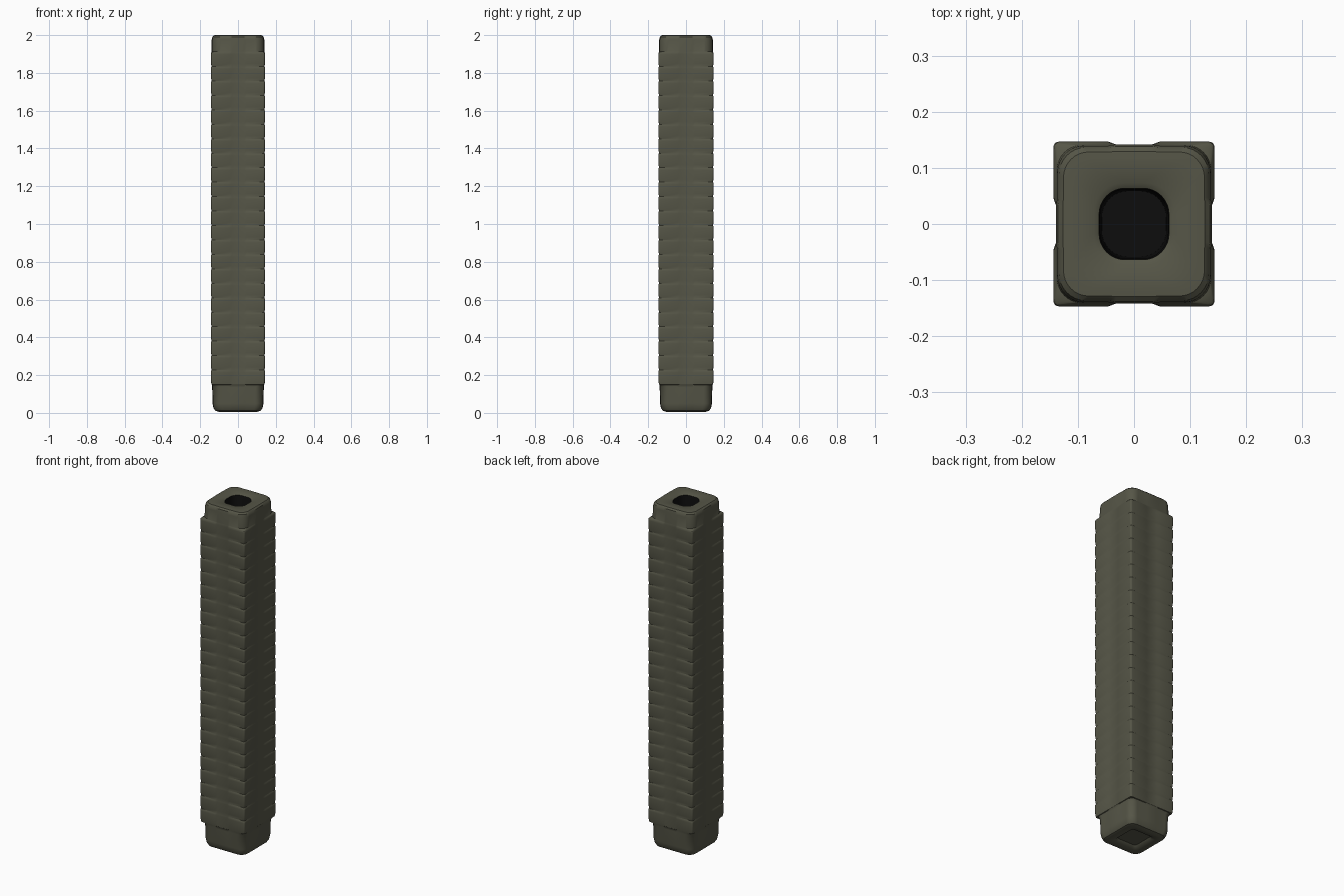
import bpy, bmesh, math

if "Cube" in bpy.data.objects:
    bpy.data.objects.remove(bpy.data.objects["Cube"])


def material(name, rgb):
    m = bpy.data.materials.new(name)
    m.diffuse_color = (*rgb, 1)
    m.use_nodes = True
    m.node_tree.nodes["Principled BSDF"].inputs["Base Color"].default_value = m.diffuse_color
    return m


OLIVE = material("dark olive", (0.092, 0.092, 0.063))
BLACK = material("bore black", (0.004, 0.004, 0.004))


def ring(h, g, r, z):
    """Rounded square, half width h, channel face at g, corner radius r."""
    a, b = min(0.046, (h - r) * 0.8), min(0.033, (h - r) * 0.5)
    side = [(h, -a), (g, -b), (g, b), (h, a)]
    c = h - r
    for i in range(9):
        t = math.pi / 2 * i / 8
        side.append((c + r * math.cos(t), c + r * math.sin(t)))
    pts = []
    for k in range(4):
        co, si = round(math.cos(k * math.pi / 2)), round(math.sin(k * math.pi / 2))
        pts += [(0.99 * (x * co - y * si), 1.01 * (x * si + y * co), z) for x, y in side]
    return pts


def loft(name, rings, mat, cap_start=False, cap_end=False):
    bm = bmesh.new()
    loops = [[bm.verts.new(p) for p in r] for r in rings]
    n = len(loops[0])
    for lo, hi in zip(loops, loops[1:]):
        for i in range(n):
            j = (i + 1) % n
            bm.faces.new((lo[i], lo[j], hi[j], hi[i]))
    if cap_start:
        bm.faces.new(loops[0][::-1])
    if cap_end:
        bm.faces.new(loops[-1])
    me = bpy.data.meshes.new(name)
    bm.to_mesh(me)
    bm.free()
    me.materials.append(mat)
    ob = bpy.data.objects.new(name, me)
    bpy.context.collection.objects.link(ob)
    bpy.ops.object.select_all(action='DESELECT')
    ob.select_set(True)
    bpy.context.view_layer.objects.active = ob
    bpy.ops.object.shade_smooth_by_angle(angle=math.radians(35))
    return ob


# Foot: shallow recess underneath, soft bottom edge, neck
rings = [ring(0.062, 0.062, 0.015, 0.022), ring(0.072, 0.072, 0.02, 0.012),
         ring(0.105, 0.105, 0.035, 0.006), ring(0.122, 0.122, 0.04, 0.012),
         ring(0.130, 0.131, 0.042, 0.026), ring(0.134, 0.136, 0.042, 0.05),
         ring(0.136, 0.138, 0.042, 0.135), ring(0.138, 0.139, 0.03, 0.148)]

# Ribbed grip: stacked ribs, one plain channel down each face
LOW, HIGH, COUNT = 0.15, 1.91, 23
step = (HIGH - LOW) / COUNT
for i in range(COUNT):
    z = LOW + i * step
    for h, f in ((0.1415, 0.0), (0.1440, 0.2), (0.1452, 0.84), (0.1440, 0.95)):
        rings.append(ring(h, 0.1405, 0.010, z + f * step))

# Muzzle collar: rounded square with rim and edge of the bore
rings += [ring(0.1415, 0.1405, 0.012, HIGH), ring(0.139, 0.1405, 0.045, HIGH + 0.004),
          ring(0.138, 0.1405, 0.048, 1.975), ring(0.135, 0.137, 0.048, 1.991),
          ring(0.127, 0.128, 0.045, 1.999), ring(0.115, 0.115, 0.045, 2.0),
          ring(0.072, 0.072, 0.050, 1.999), ring(0.063, 0.063, 0.046, 1.993)]
loft("ribbed_shaft", rings, OLIVE, cap_start=True)

# Blind bore
loft("bore", [ring(0.063, 0.063, 0.046, 1.993), ring(0.061, 0.061, 0.046, 1.97),
              ring(0.058, 0.058, 0.046, 1.7)], BLACK, cap_end=True)
